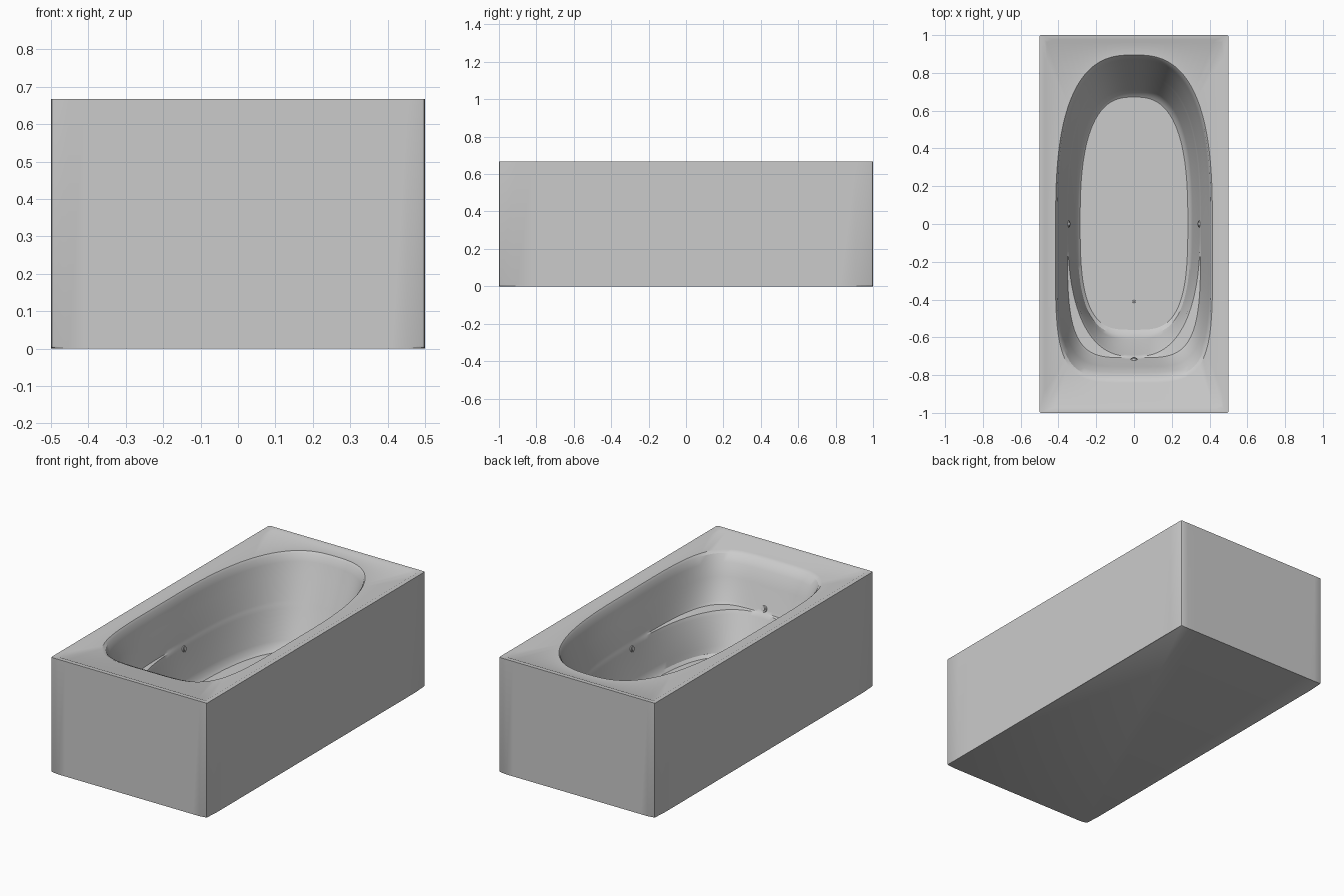
import bpy, bmesh, math
from mathutils import Vector

if "Cube" in bpy.data.objects:
    bpy.data.objects.remove(bpy.data.objects["Cube"])

grey = bpy.data.materials.new("acrylic_grey")
grey.use_nodes = True
colour = (0.6, 0.6, 0.6, 1)
grey.diffuse_color = colour
grey.node_tree.nodes["Principled BSDF"].inputs["Base Color"].default_value = colour

SIDES = 128
TOP = 0.667
FLOOR = 0.17


def finish(bm, name):
    """Turn a bmesh into a smooth-shaded object with the shared material."""
    bmesh.ops.recalc_face_normals(bm, faces=bm.faces)
    mesh = bpy.data.meshes.new(name)
    bm.to_mesh(mesh)
    bm.free()
    obj = bpy.data.objects.new(name, mesh)
    bpy.context.collection.objects.link(obj)
    mesh.materials.append(grey)
    bpy.ops.object.select_all(action="DESELECT")
    obj.select_set(True)
    bpy.context.view_layer.objects.active = obj
    bpy.ops.object.shade_smooth_by_angle(angle=math.radians(30))
    return obj


def directions():
    for i in range(SIDES):
        t = 2 * math.pi * i / SIDES
        yield 0.5 * math.cos(t), math.sin(t)


def box_ring(bm, z, sx=1, sy=1):
    ring = []
    for dx, dy in directions():
        k = 1 / max(abs(dx) / 0.5, abs(dy))
        ring.append(bm.verts.new((dx * k * sx, dy * k * sy, z)))
    return ring


def basin_ring(bm, z, half_width, back, front, back_power, front_power, flare):
    """Rounded outline: oval at the back, squarer at the front."""
    ring = []
    for dx, dy in directions():
        b, n = (back, back_power) if dy >= 0 else (front, front_power)
        k = (abs(dx / half_width) ** n + abs(dy / b) ** n) ** (-1 / n)
        x, y = dx * k, dy * k
        x *= 1 + flare * min(0, y / b) ** 2
        ring.append(bm.verts.new((x, y, z)))
    return ring


def bridge(bm, a, b):
    for i in range(SIDES):
        j = (i + 1) % SIDES
        bm.faces.new((a[i], a[j], b[j], b[i]))


# Tub: outer box, raised border, deck and basin as one skin
bm = bmesh.new()
rings = [
    box_ring(bm, 0),
    box_ring(bm, TOP),
    box_ring(bm, TOP, 0.95, 0.975),
    box_ring(bm, TOP - 0.006, 0.925, 0.962),
]
# height, half width, back, front, back power, front power, front flare
profile = [
    (0.661, 0.415, 0.895, 0.84, 2.7, 4.5, 0.03),
    (0.650, 0.407, 0.885, 0.815, 2.7, 4.5, 0.03),
    (0.610, 0.399, 0.87, 0.785, 2.7, 4.5, 0.03),
    (0.540, 0.383, 0.843, 0.755, 2.7, 4.5, 0.02),
    (0.420, 0.356, 0.793, 0.715, 2.7, 4.5, 0),
    # corner ledges: the front outline narrows at one height
    (0.405, 0.353, 0.787, 0.708, 2.7, 4.2, 0),
    (0.400, 0.351, 0.785, 0.702, 2.7, 2.5, 0),
    (0.380, 0.347, 0.777, 0.692, 2.7, 2.4, 0),
    (0.220, 0.310, 0.71, 0.61, 2.7, 3.1, -0.05),
    (0.185, 0.300, 0.693, 0.585, 2.7, 3.4, -0.06),
    (FLOOR, 0.285, 0.672, 0.56, 2.7, 3.5, -0.06),
]
rings += [basin_ring(bm, *row) for row in profile]
for a, b in zip(rings, rings[1:]):
    bridge(bm, a, b)
bm.faces.new(rings[0])
bm.faces.new(rings[-1])


def is_outer_edge(edge):
    corner = all(abs(v.co.x) > 0.499 and abs(v.co.y) > 0.999 for v in edge.verts)
    base = all(v.co.z < 0.001 for v in edge.verts)
    return corner or base


bmesh.ops.bevel(bm, geom=[e for e in bm.edges if is_outer_edge(e)],
                offset=0.008, segments=2, profile=0.5, affect="EDGES")
finish(bm, "bathtub")


# Fittings: short stepped discs facing out of the surface they sit on
def fitting(name, position, normal, radius, height):
    bm = bmesh.new()
    for r, h in ((radius, height), (radius * 0.55, height * 1.8)):
        bmesh.ops.create_cone(bm, cap_ends=True, segments=24, radius1=r,
                              radius2=r * 0.8, depth=h * 2)
    obj = finish(bm, name)
    obj.location = position
    obj.rotation_euler = Vector(normal).to_track_quat("Z", "Y").to_euler()


for side, x in (("left", 1), ("right", -1)):
    fitting(side + "_jet", (x * 0.346, 0, 0.375), (-x, 0, 0.23), 0.02, 0.005)
fitting("front_jet", (0, -0.716, 0.425), (0, 1, 0.3), 0.02, 0.005)
fitting("drain", (0, -0.41, FLOOR), (0, 0, 1), 0.009, 0.002)
